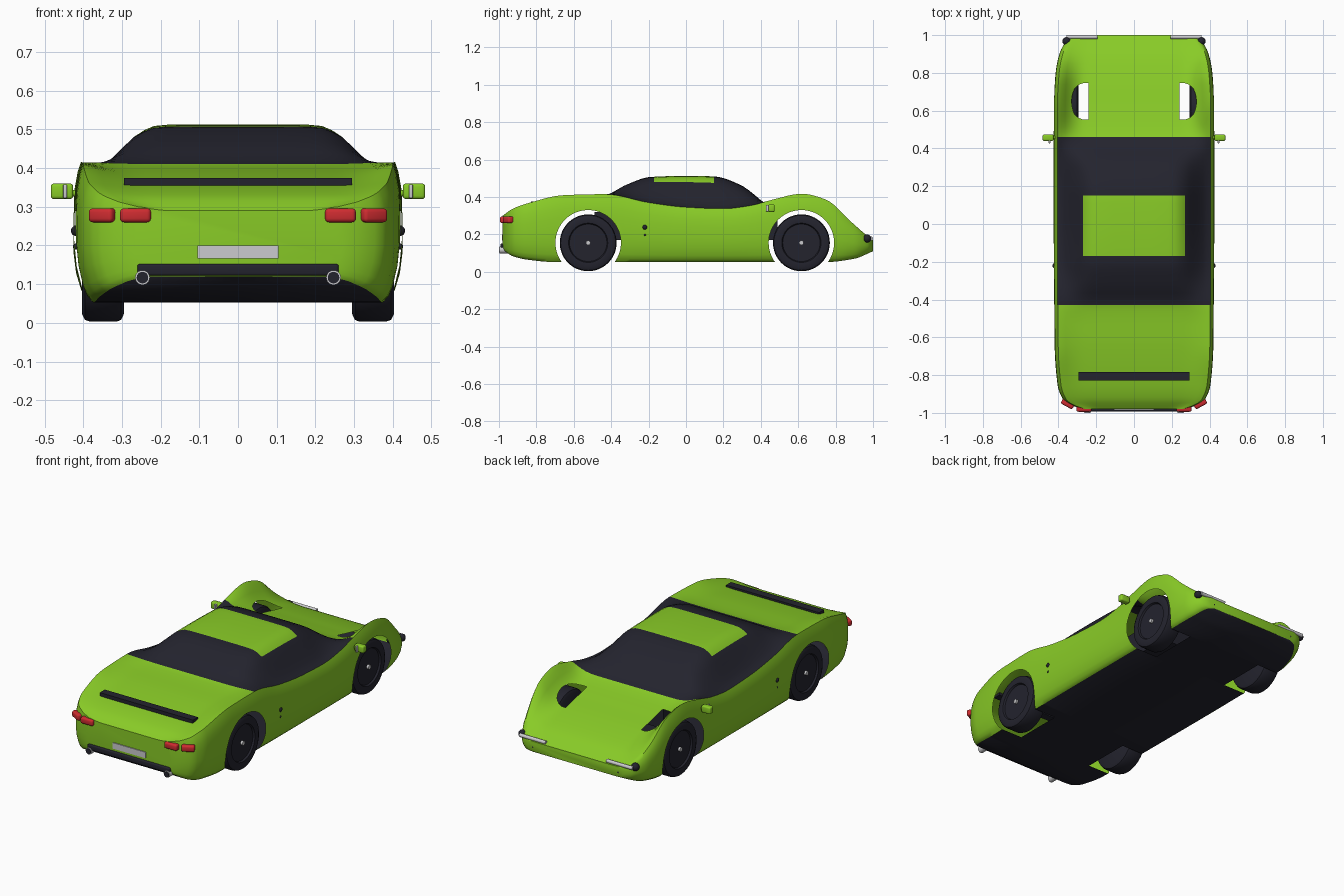
import bpy, bmesh, math
from mathutils import Matrix, Vector

cube = bpy.data.objects.get("Cube")
if cube:
    bpy.data.objects.remove(cube, do_unlink=True)


def material(name, r, g, b):
    m = bpy.data.materials.new(name)
    m.use_nodes = True
    m.diffuse_color = (r, g, b, 1)
    node = next(n for n in m.node_tree.nodes if n.type == 'BSDF_PRINCIPLED')
    node.inputs["Base Color"].default_value = (r, g, b, 1)
    node.inputs["Roughness"].default_value = 0.6
    return m


GREEN = material("lime_green", .25, .6, .02)
DARK = material("dark_grey", .017, .017, .027)
RED = material("lamp_red", .62, .025, .03)
SILVER = material("silver", .6, .6, .62)


def finish(bm, name, mats, angle=40):
    bmesh.ops.recalc_face_normals(bm, faces=bm.faces)
    me = bpy.data.meshes.new(name)
    bm.to_mesh(me)
    bm.free()
    ob = bpy.data.objects.new(name, me)
    bpy.context.collection.objects.link(ob)
    for m in mats:
        me.materials.append(m)
    smooth(ob, angle)
    return ob


def smooth(ob, angle):
    bpy.ops.object.select_all(action='DESELECT')
    ob.select_set(True)
    bpy.context.view_layer.objects.active = ob
    bpy.ops.object.shade_smooth_by_angle(angle=math.radians(angle))


def box(name, loc, size, mat, bevel=0.0, turn=0.0):
    bm = bmesh.new()
    bmesh.ops.create_cube(bm, size=1)
    bmesh.ops.scale(bm, vec=size, verts=bm.verts)
    if bevel:
        bmesh.ops.bevel(bm, geom=bm.edges[:], offset=bevel, segments=3,
                        profile=.5, affect='EDGES')
    bm.transform(Matrix.Translation(loc) @ Matrix.Rotation(turn, 4, 'Z'))
    return finish(bm, name, [mat])


def rod(name, loc, radius, length, axis, mat, sides=24):
    bm = bmesh.new()
    bmesh.ops.create_cone(bm, cap_ends=True, segments=sides, radius1=radius,
                          radius2=radius, depth=length)
    rot = Matrix.Rotation(math.pi / 2, 4, 'Y' if axis == 'x' else 'X')
    bm.transform(Matrix.Translation(loc) @ rot)
    return finish(bm, name, [mat])


def ball(name, loc, radius, mat):
    bm = bmesh.new()
    bmesh.ops.create_uvsphere(bm, u_segments=16, v_segments=10, radius=radius)
    bm.transform(Matrix.Translation(loc))
    return finish(bm, name, [mat])


def curve(keys):
    """Smooth interpolation through (position, value) keys without overshoot."""
    n = len(keys)
    s = [(keys[i + 1][1] - keys[i][1]) / (keys[i + 1][0] - keys[i][0]) for i in range(n - 1)]
    t = [s[0]] + [2 * a * b / (a + b) if a * b > 0 else 0 for a, b in zip(s, s[1:])] + [s[-1]]

    def value(y):
        i = max(0, min(n - 2, sum(k[0] <= y for k in keys) - 1))
        h = keys[i + 1][0] - keys[i][0]
        u = (y - keys[i][0]) / h
        return (keys[i][1] * (1 + 2 * u) * (1 - u) ** 2 + keys[i + 1][1] * u * u * (3 - 2 * u)
                + h * t[i] * u * (1 - u) ** 2 + h * t[i + 1] * u * u * (u - 1))
    return value


# Body shape along its length
width = curve([(-.98, .27), (-.96, .33), (-.93, .375), (-.85, .405), (-.65, .42), (0, .425),
               (.62, .425), (.8, .415), (.9, .395), (.96, .365), (.99, .335), (1, .3)])
floor = curve([(-.98, .12), (-.93, .085), (-.85, .065), (-.7, .052), (.75, .052), (.9, .07), (1, .11)])
crest = curve([(-.98, .3), (-.93, .335), (-.85, .365), (-.65, .41), (-.43, .415), (-.2, .37), (0, .345),
               (.2, .337), (.35, .355), (.46, .385), (.62, .417), (.75, .385), (.88, .27), (.96, .2), (1, .17)])
middle = curve([(-.98, .29), (-.93, .325), (-.85, .35), (-.65, .385), (-.43, .41), (-.32, .465),
                (-.19, .507), (0, .513), (.15, .51), (.29, .465), (.46, .345), (.62, .302),
                (.75, .272), (.9, .225), (1, .168)])
hollow = curve([(-.98, 1), (-.5, 1), (-.4, 0), (.3, 0), (.5, 1), (1, 1)])

SIDE = [(.89, 0), (.93, .05), (.955, .12), (.985, .27), (1, .45), (1, .65), (.995, .8), (.975, .93), (.955, 1)]
# Upper section: x, rise of the cabin, drop of the bonnet
UPPER = [(.38, .05, .15), (.36, .15, .42), (.335, .31, .67), (.31, .5, .86), (.288, .66, .95),
         (.267, .8, 1), (.24, .91, 1), (.215, .975, 1), (.18, .995, 1), (.1, 1, 1), (0, 1, 1)]


def section(y):
    w, zb, zc, zm, g = (f(y) for f in (width, floor, crest, middle, hollow))
    half = [(0, zb)] + [(w * x, zb + (zc - zb) * t) for x, t in SIDE]
    half += [(w / .42 * x, zc + (zm - zc) * (a * (1 - g) + b * g)) for x, a, b in UPPER]
    return half + [(-x, z) for x, z in half[-2:0:-1]]


# Body shell, with floor, glass and roof panel coloured by position
stops = [(-.98, -.85, 8), (-.85, -.43, 12), (-.43, -.17, 8), (-.17, .15, 8),
         (.15, .46, 10), (.46, .85, 14), (.85, 1, 10)]
ys = [a + (b - a) * i / n for a, b, n in stops for i in range(n)] + [1]
bm = bmesh.new()
rings = [[bm.verts.new((x, y, z)) for x, z in section(y)] for y in ys]
count = len(rings[0])
top = len(SIDE)
for j in range(len(ys) - 1):
    y = (ys[j] + ys[j + 1]) / 2
    for i in range(count):
        k = (i + 1) % count
        f = bm.faces.new((rings[j][i], rings[j][k], rings[j + 1][k], rings[j + 1][i]))
        col = min(i, count - 1 - i)
        roof = col >= top + 6 and -.17 < y < .15
        glass = col >= top and -.43 < y < .46 and not roof
        f.material_index = 1 if glass or col == 0 else 0
bm.faces.new(rings[0])
bm.faces.new(rings[-1])
body = finish(bm, "body_shell", [GREEN, DARK], 45)

# Open wheel arches cut into the shell
AXLES, HUB_Z, ARCH, INNER = (-.523, .617), .155, .175, .24
for y in AXLES:
    for s in (-1, 1):
        cutter = rod("arch_cutter", (s * (INNER + .2), y, HUB_Z), ARCH, .4, 'x', GREEN, 64)
        cutter.hide_render = True
        mod = body.modifiers.new("arch", 'BOOLEAN')
        mod.operation, mod.solver, mod.object = 'DIFFERENCE', 'EXACT', cutter
        bpy.context.view_layer.objects.active = body
        bpy.ops.object.modifier_apply(modifier=mod.name)
        bpy.data.objects.remove(cutter, do_unlink=True)


def on_cutter(v):
    reach = min(math.hypot(v.co.y - y, v.co.z - HUB_Z) for y in AXLES)
    return reach < ARCH + .0003 and abs(v.co.x) > INNER - .0003


bm = bmesh.new()
bm.from_mesh(body.data)
walls = [f for f in bm.faces if all(on_cutter(v) for v in f.verts)]
bmesh.ops.delete(bm, geom=walls, context='FACES')
bm.to_mesh(body.data)
bm.free()
smooth(body, 45)
box("cockpit_tub", (0, 0, .245), (.4, .98, .15), DARK)

# Wheels turned from a profile
TYRE = [(0, .04), (.1, .04), (.105, .05), (.132, .053), (.147, .046), (.152, .032),
        (.152, -.036), (.147, -.048), (.132, -.055), (0, -.055)]
for y, end in zip(AXLES, ("rear", "front")):
    for s, side in ((1, "left"), (-1, "right")):
        bm = bmesh.new()
        pts = [bm.verts.new((s * x, 0, r)) for r, x in TYRE]
        edges = [bm.edges.new(p) for p in zip(pts, pts[1:])]
        bmesh.ops.spin(bm, geom=pts + edges, cent=(0, 0, 0), axis=(1, 0, 0),
                       angle=2 * math.pi, steps=48, use_duplicate=False)
        bmesh.ops.remove_doubles(bm, verts=bm.verts, dist=.0005)
        bm.transform(Matrix.Translation((s * .35, y, HUB_Z)))
        finish(bm, f"{end}_{side}_wheel", [DARK], 35)
        rod(f"{end}_{side}_hub", (s * .392, y, HUB_Z), .012, .02, 'x', SILVER)

# Tail details
box("rear_vent", (0, -.805, .362), (.59, .045, .026), DARK)
box("rear_bumper", (0, -.972, .137), (.52, .04, .03), DARK, .006)
box("number_plate", (0, -.981, .183), (.21, .008, .034), SILVER)

# Parts on both sides
for s, side in ((1, "left"), (-1, "right")):
    box(f"{side}_inner_tail_lamp", (s * .265, -.974, .278), (.08, .04, .036), RED, .01)
    box(f"{side}_outer_tail_lamp", (s * .35, -.95, .278), (.07, .036, .036), RED, .01, s * .5)
    rod(f"{side}_exhaust", (s * .247, -.962, .117), .019, .07, 'y', SILVER)
    rod(f"{side}_exhaust_bore", (s * .247, -.963, .117), .015, .074, 'y', DARK)
    box(f"{side}_mirror", (s * .455, .457, .34), (.058, .034, .04), GREEN, .008)
    box(f"{side}_mirror_band", (s * .447, .445, .34), (.01, .036, .036), SILVER, .003)
    rod(f"{side}_mirror_stalk", (s * .42, .457, .335), .008, .05, 'x', GREEN)
    rod(f"{side}_nose_bar", (s * .275, .99, .178), .01, .165, 'x', SILVER)
    ball(f"{side}_nose_lamp", (s * .357, .968, .178), .022, DARK)
    ball(f"{side}_nose_marker", (s * .27, .985, .135), .016, DARK)
    ball(f"{side}_door_handle", (s * .418, -.22, .238), .014, DARK)
    ball(f"{side}_door_lock", (s * .419, -.22, .197), .008, DARK)
